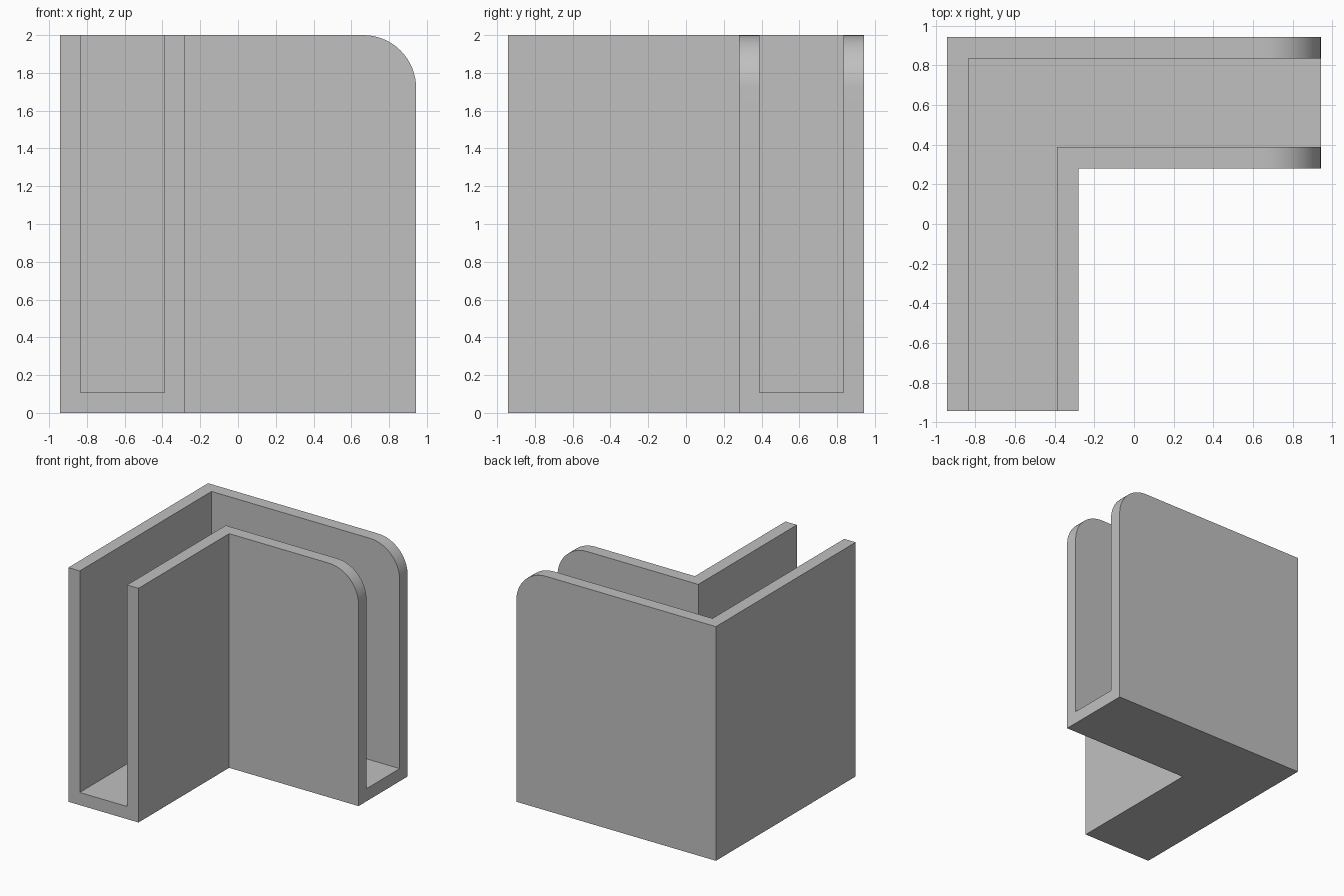
import bpy, bmesh, math

cube = bpy.data.objects.get("Cube")
if cube:
    bpy.data.objects.remove(cube, do_unlink=True)

HALF = 0.943      # half of the footprint
HEIGHT = 2.0
WALL = 0.108      # wall and floor thickness
WIDTH = 0.663     # overall width of the channel
RADIUS = 0.28     # rounding of the free top corners

# Light grey material
grey = bpy.data.materials.new("light_grey")
grey.use_nodes = True
colour = (0.527, 0.527, 0.527, 1.0)
grey.diffuse_color = colour
grey.node_tree.nodes["Principled BSDF"].inputs["Base Color"].default_value = colour

# U-shaped section: (distance from the outer wall, height)
section = [(0, 0), (WIDTH, 0), (WIDTH, HEIGHT), (WIDTH - WALL, HEIGHT),
           (WIDTH - WALL, WALL), (WALL, WALL), (WALL, HEIGHT), (0, HEIGHT)]

# Sweep the section along an L path with a mitred corner
bm = bmesh.new()
front_end = [bm.verts.new((-HALF + d, -HALF, z)) for d, z in section]
corner = [bm.verts.new((-HALF + d, HALF - d, z)) for d, z in section]
side_end = [bm.verts.new((HALF, HALF - d, z)) for d, z in section]

for a, b in ((front_end, corner), (corner, side_end)):
    for i in range(len(section)):
        j = (i + 1) % len(section)
        bm.faces.new((a[i], a[j], b[j], b[i]))
bm.faces.new(front_end)
bm.faces.new(side_end)

# Merge the flat faces across the mitre
bmesh.ops.dissolve_limit(bm, angle_limit=math.radians(1),
                         verts=bm.verts[:], edges=bm.edges[:])

# Round the top corner of each wall at its free end
def at_end(v):
    return v.co.z > HEIGHT - 0.001 and (v.co.x > HALF - 0.001 or v.co.y < -HALF + 0.001)

ends = [e for e in bm.edges if all(at_end(v) for v in e.verts)]
bmesh.ops.bevel(bm, geom=ends, offset=RADIUS, offset_type='OFFSET',
                segments=16, profile=0.5, affect='EDGES')
bmesh.ops.recalc_face_normals(bm, faces=bm.faces[:])

mesh = bpy.data.meshes.new("corner_channel")
bm.to_mesh(mesh)
bm.free()
mesh.materials.append(grey)

bracket = bpy.data.objects.new("corner_channel", mesh)
bpy.context.collection.objects.link(bracket)

# Smooth the rounded corners and keep the other edges sharp
bpy.ops.object.select_all(action='DESELECT')
bracket.select_set(True)
bpy.context.view_layer.objects.active = bracket
bpy.ops.object.shade_smooth_by_angle(angle=math.radians(30))
